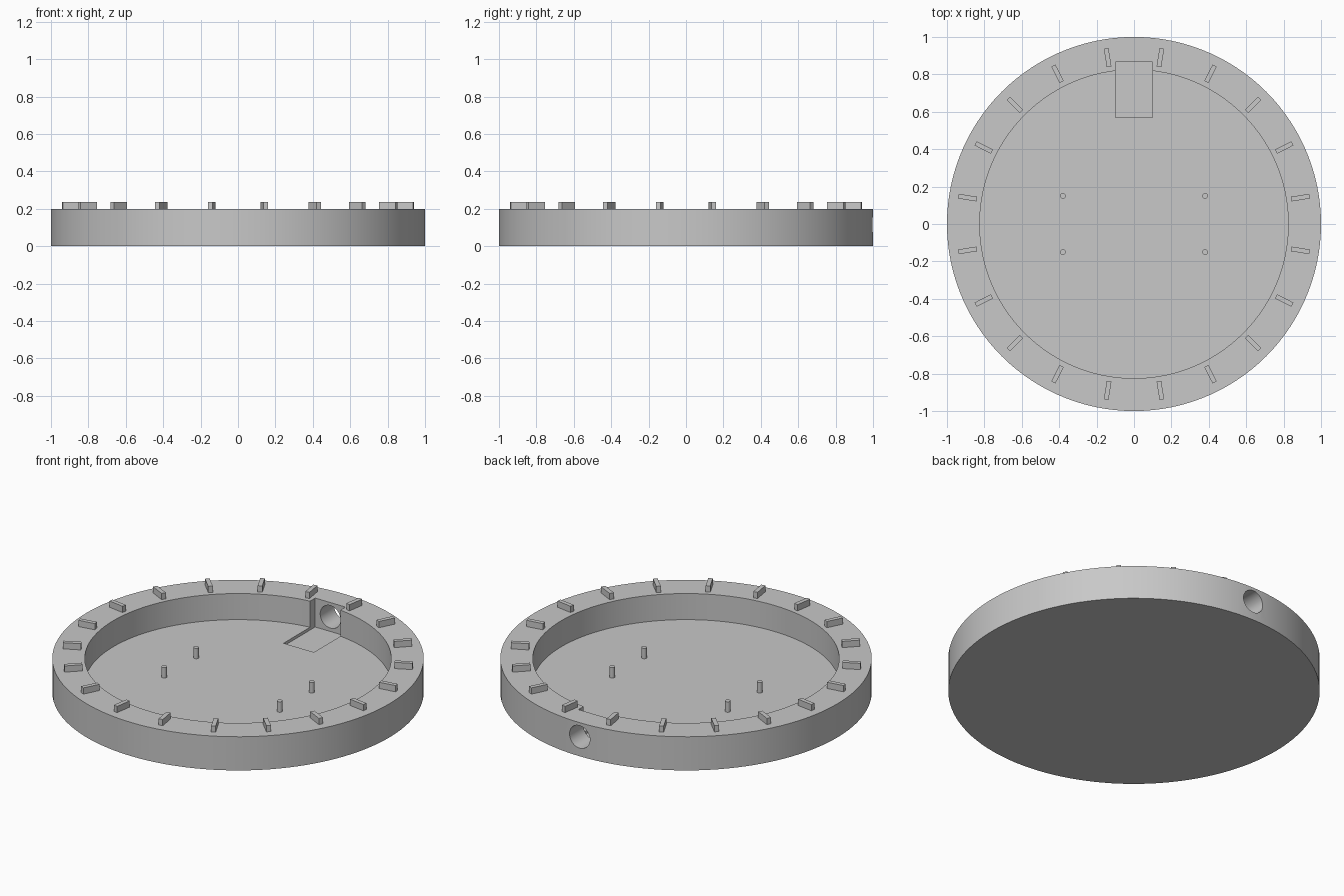
import bpy, bmesh, math
from mathutils import Matrix, Vector

if "Cube" in bpy.data.objects:
    bpy.data.objects.remove(bpy.data.objects["Cube"], do_unlink=True)

grey = bpy.data.materials.new("plain grey")
grey.use_nodes = True
colour = (0.58, 0.58, 0.58, 1)
grey.diffuse_color = colour
grey.node_tree.nodes["Principled BSDF"].inputs["Base Color"].default_value = colour

SEGMENTS = 120
WALL_TOP, FLOOR = 0.2, 0.045


def make(name, bm):
    bmesh.ops.recalc_face_normals(bm, faces=bm.faces)
    mesh = bpy.data.meshes.new(name)
    bm.to_mesh(mesh)
    bm.free()
    mesh.materials.append(grey)
    obj = bpy.data.objects.new(name, mesh)
    bpy.context.collection.objects.link(obj)
    return obj


def box(name, lo, hi, turn=0):
    lo, hi = Vector(lo), Vector(hi)
    bm = bmesh.new()
    bmesh.ops.create_cube(bm, size=1, matrix=Matrix.Rotation(turn, 4, "Z")
                          @ Matrix.Translation((lo + hi) / 2)
                          @ Matrix.Diagonal((*(hi - lo), 1)))
    return make(name, bm)


def cylinder(name, radius, length, centre, sides, tilt=0):
    bm = bmesh.new()
    bmesh.ops.create_cone(bm, cap_ends=True, segments=sides, radius1=radius,
                          radius2=radius, depth=length,
                          matrix=Matrix.Translation(centre) @ Matrix.Rotation(tilt, 4, "X"))
    return make(name, bm)


def smooth(obj):
    bpy.ops.object.select_all(action="DESELECT")
    obj.select_set(True)
    bpy.context.view_layer.objects.active = obj
    bpy.ops.object.shade_smooth_by_angle(angle=math.radians(30))


def cut(obj, cutter):
    mod = obj.modifiers.new("cut", "BOOLEAN")
    mod.operation = "DIFFERENCE"
    mod.solver = "EXACT"
    mod.object = cutter
    cutter.hide_render = True
    bpy.context.view_layer.objects.active = obj
    bpy.ops.object.modifier_apply(modifier=mod.name)
    bpy.data.objects.remove(cutter, do_unlink=True)


# Round tray: a solid disc hollowed from above
tray = cylinder("tray", 1, WALL_TOP, (0, 0, WALL_TOP / 2), SEGMENTS)
cut(tray, cylinder("hollow_cutter", 0.825, 0.4, (0, 0, FLOOR + 0.2), SEGMENTS))

# Socket pocket sunk into the floor and wall, with a cable hole through the rim
cut(tray, box("pocket_cutter", (-0.1, 0.57, 0.028), (0.1, 0.867, 0.4)))
cut(tray, cylinder("hole_cutter", 0.067, 0.4, (0, 1, 0.115), 40, math.pi / 2))
smooth(tray)

# Raised radial ticks around the rim
TICKS = 20
for i in range(TICKS):
    box(f"rim_tick_{i + 1}", (0.852, -0.0125, WALL_TOP - 0.01), (0.95, 0.0125, 0.237),
        math.tau * (i + 0.5) / TICKS)

# Four mounting pins on the floor
for side, x in (("left", 0.38), ("right", -0.38)):
    for end, y in (("front", -0.15), ("back", 0.15)):
        pin = cylinder(f"{end}_{side}_pin", 0.015, 0.08, (x, y, 0.067), 24)
        smooth(pin)
